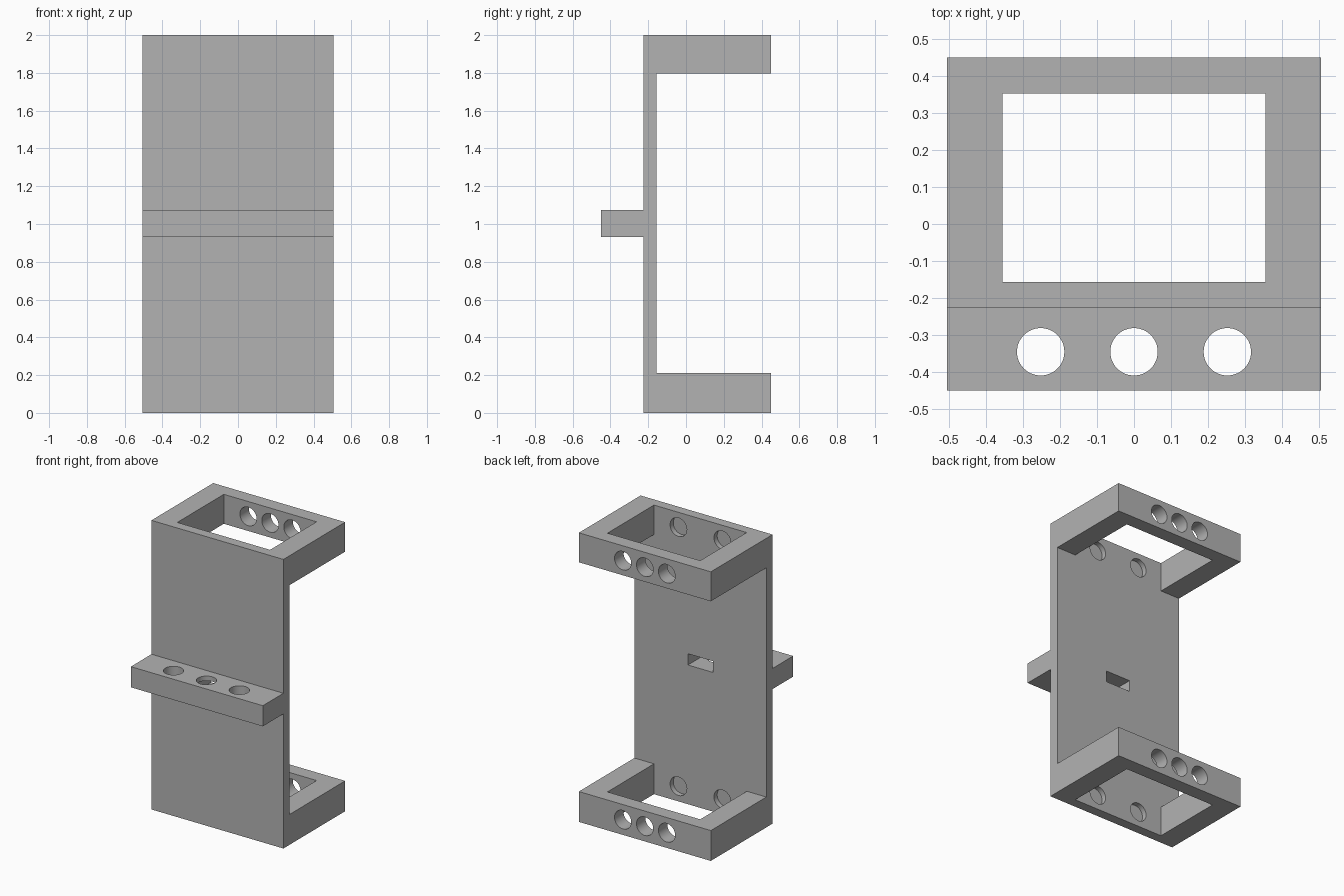
import bpy, bmesh
from math import radians
from mathutils import Matrix

if "Cube" in bpy.data.objects:
    bpy.data.objects.remove(bpy.data.objects["Cube"], do_unlink=True)

grey = bpy.data.materials.new("plain_grey")
grey.use_nodes = True
grey.diffuse_color = (0.45, 0.45, 0.45, 1)
grey.node_tree.nodes["Principled BSDF"].inputs["Base Color"].default_value = grey.diffuse_color


def make_object(name, bm):
    bmesh.ops.recalc_face_normals(bm, faces=bm.faces)
    mesh = bpy.data.meshes.new(name)
    bm.to_mesh(mesh)
    bm.free()
    mesh.materials.append(grey)
    obj = bpy.data.objects.new(name, mesh)
    bpy.context.collection.objects.link(obj)
    return obj


# Dividing planes between plate, arms, bars and tab
XS = [-0.505, -0.355, 0.355, 0.505]
YS = [-0.45, -0.225, -0.157, 0.352, 0.45]
ZS = [0, 0.21, 0.931, 1.074, 1.796, 2]


def solid(i, j, k):
    """True where the block (i, j, k) between dividing planes is filled."""
    if not (0 <= i < 3 and 0 <= j < 4 and 0 <= k < 5):
        return False
    if j == 0:                       # mounting tab
        return k == 2
    if j == 1:                       # back plate
        return True
    return k in (0, 4) and (j == 3 or i != 1)   # open end frames


# Bracket body: outer skin of all filled blocks
bm = bmesh.new()
planes = (XS, YS, ZS)
for i in range(3):
    for j in range(4):
        for k in range(5):
            if not solid(i, j, k):
                continue
            for axis in range(3):
                for side in (0, 1):
                    near = [i, j, k]
                    near[axis] += 2 * side - 1
                    if solid(*near):
                        continue
                    u, v = [a for a in range(3) if a != axis]
                    corners = []
                    for du, dv in ((0, 0), (1, 0), (1, 1), (0, 1)):
                        c = [i, j, k]
                        c[axis] += side
                        c[u] += du
                        c[v] += dv
                        corners.append(bm.verts.new([planes[a][c[a]] for a in range(3)]))
                    bm.faces.new(corners)
bmesh.ops.remove_doubles(bm, verts=bm.verts, dist=0.0001)
bmesh.ops.recalc_face_normals(bm, faces=bm.faces)
bmesh.ops.dissolve_limit(bm, angle_limit=radians(1), verts=bm.verts, edges=bm.edges)
bracket = make_object("bracket", bm)


def cut(cutter):
    mod = bracket.modifiers.new("cut", "BOOLEAN")
    mod.operation = "DIFFERENCE"
    mod.solver = "EXACT"
    mod.object = cutter
    bpy.context.view_layer.objects.active = bracket
    bpy.ops.object.modifier_apply(modifier=mod.name)
    bpy.data.objects.remove(cutter, do_unlink=True)


def drill(x, y, z, length, along_y, radius=0.064):
    bm = bmesh.new()
    turn = Matrix.Rotation(radians(90), 4, "X") if along_y else Matrix()
    bmesh.ops.create_cone(bm, cap_ends=True, segments=48, radius1=radius, radius2=radius,
                          depth=length, matrix=Matrix.Translation((x, y, z)) @ turn)
    cut(make_object("hole_cutter", bm))


# Tab holes
for x in (-0.252, 0, 0.252):
    drill(x, -0.345, 1, 0.4, False)

# Frame holes, and shallow sockets inside the plate
for z in (0.105, 1.897):
    for x in (-0.168, 0, 0.168):
        drill(x, 0.4, z, 0.3, True)
    for x in (-0.168, 0.168):
        drill(x, -0.092, z, 0.2, True)

# Nut slot from the plate into the middle tab hole
bm = bmesh.new()
bmesh.ops.create_cube(bm, size=1, matrix=Matrix.Translation((0, -0.21, 1.002))
                      @ Matrix.Diagonal((0.19, 0.42, 0.078, 1)))
cut(make_object("slot_cutter", bm))

# Smooth hole walls, sharp edges elsewhere
bpy.ops.object.select_all(action="DESELECT")
bracket.select_set(True)
bpy.context.view_layer.objects.active = bracket
bpy.ops.object.shade_smooth_by_angle(angle=radians(30))
